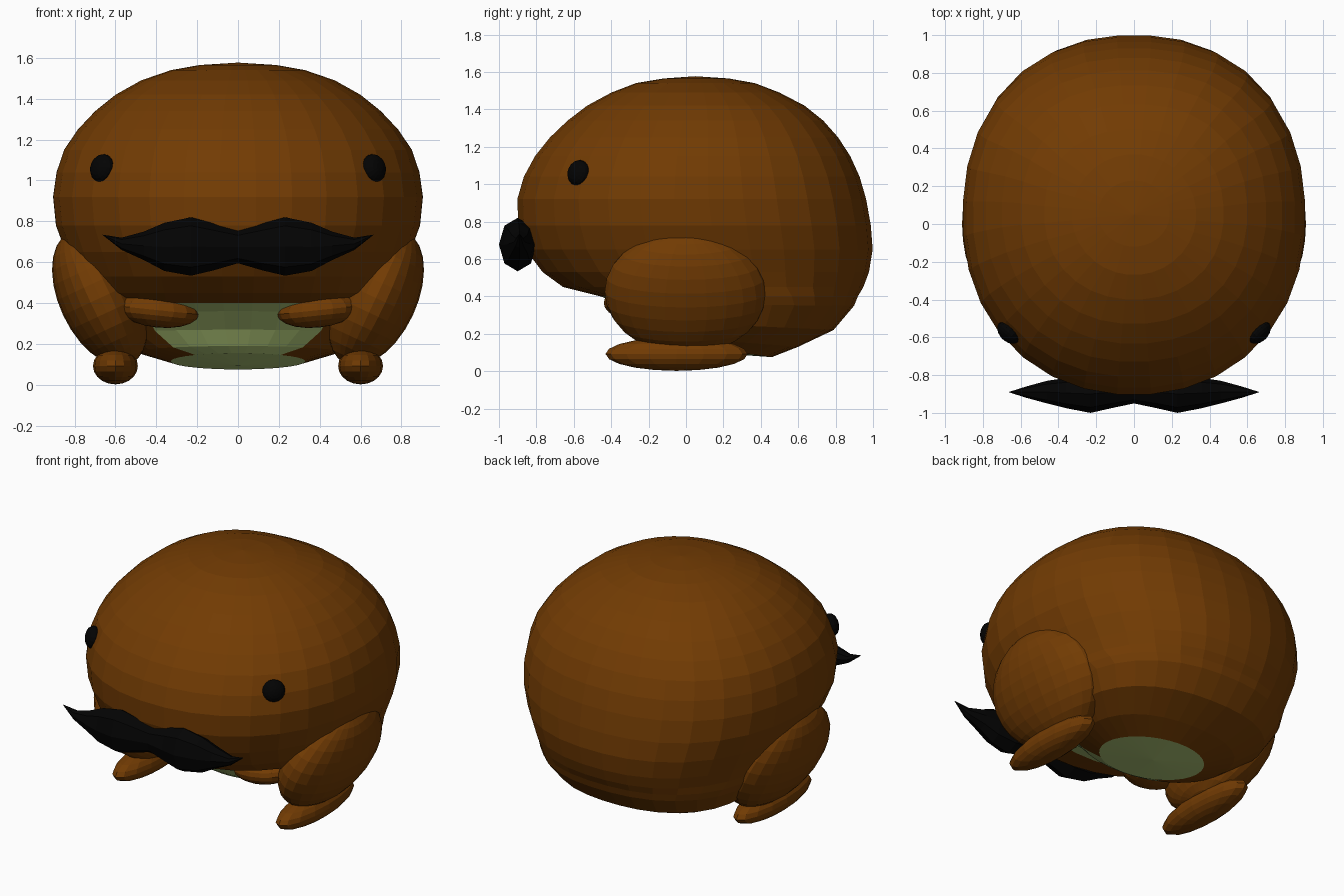
import bpy, bmesh, math
from mathutils import Matrix, Vector

if "Cube" in bpy.data.objects:
    bpy.data.objects.remove(bpy.data.objects["Cube"])


def material(name, rgb):
    m = bpy.data.materials.new(name)
    m.diffuse_color = (*rgb, 1)
    m.use_nodes = True
    m.node_tree.nodes["Principled BSDF"].inputs["Base Color"].default_value = m.diffuse_color
    return m


BROWN = material("warm brown", (0.168, 0.044, 0.001))
GREEN = material("olive green", (0.47, 0.62, 0.2))
BLACK = material("soft black", (0.001, 0.001, 0.001))


def finish(bm, name, *mats):
    bmesh.ops.recalc_face_normals(bm, faces=bm.faces[:])
    me = bpy.data.meshes.new(name)
    bm.to_mesh(me)
    bm.free()
    for m in mats:
        me.materials.append(m)
    ob = bpy.data.objects.new(name, me)
    bpy.context.collection.objects.link(ob)
    return ob


def loft(bm, rings, start, end):
    """Skin closed rings of points, ending in a point at each side."""
    rows = [[bm.verts.new(p) for p in r] for r in rings]
    n = len(rows[0])
    for a, b in zip(rows, rows[1:]):
        for i in range(n):
            bm.faces.new((a[i], a[(i + 1) % n], b[(i + 1) % n], b[i]))
    for row, tip in ((rows[0], start), (rows[-1], end)):
        t = bm.verts.new(tip)
        for i in range(n):
            bm.faces.new((row[i], row[(i + 1) % n], t))


def ellipsoid(name, centre, radii, mat, rot=None, seg=24, rows=14):
    bm = bmesh.new()
    bmesh.ops.create_uvsphere(bm, u_segments=seg, v_segments=rows, radius=1)
    m = Matrix.Translation(centre) @ (rot or Matrix()) @ Matrix.Diagonal((*radii, 1))
    bm.transform(m)
    return finish(bm, name, mat)


# Body: stacked oval rings (rear height, front y, back y, half width, front lift)
SECTIONS = [
    (0.075, -0.13, 0.46, 0.33, 0.08), (0.13, -0.18, 0.60, 0.49, 0.06),
    (0.22, -0.24, 0.79, 0.63, 0.05), (0.35, -0.35, 0.90, 0.70, 0.01),
    (0.40, -0.46, 0.92, 0.73, 0), (0.45, -0.66, 0.95, 0.755, 0),
    (0.53, -0.77, 0.98, 0.79, 0), (0.65, -0.86, 1.00, 0.845, 0), (0.78, -0.90, 0.99, 0.893, 0),
    (0.92, -0.905, 0.965, 0.907, 0), (1.04, -0.87, 0.93, 0.89, 0), (1.15, -0.81, 0.88, 0.853, 0),
    (1.25, -0.73, 0.815, 0.785, 0), (1.34, -0.635, 0.735, 0.70, 0), (1.42, -0.53, 0.635, 0.60, 0),
    (1.49, -0.40, 0.50, 0.475, 0), (1.54, -0.27, 0.37, 0.33, 0), (1.565, -0.12, 0.23, 0.19, 0),
]
SEG = 32


def bulge(a):
    """Scale that squares an oval slightly, more at the rear."""
    p = 2.12 if math.cos(a) > 0 else 2.3
    return (abs(math.sin(a)) ** p + abs(math.cos(a)) ** p) ** (-1 / p)


rings = []
for z, yf, yb, rx, lift in SECTIONS:
    ring = []
    for i in range(SEG):
        a = (i + 0.5) * math.tau / SEG
        k = bulge(a) if 0.1 < z < 1.5 else 1
        ring.append((k * rx * math.sin(a),
                     (yf + yb) / 2 - k * (yb - yf) / 2 * math.cos(a),
                     z + lift * (1 + math.cos(a)) / 2))
    rings.append(ring)
bm = bmesh.new()
loft(bm, rings, (0, 0.18, 0.095), (0, 0.05, 1.577))
# Belly: underside disc and the front strip below the chin
for n, f in enumerate(bm.faces):
    strip = n // SEG < 4 and (n + 4) % SEG <= 6
    if strip or (len(f.verts) == 3 and f.calc_center_median().z < 0.5):
        f.material_index = 1
finish(bm, "body", BROWN, GREEN)

# Limbs and eyes, mirrored left and right
for s, side in ((1, "right"), (-1, "left")):
    ellipsoid(side + "_thigh", (s * 0.675, 0, 0.425), (0.2, 0.435, 0.355), BROWN,
              Matrix.Rotation(s * math.radians(25), 4, 'Y'))
    ellipsoid(side + "_foot", (s * 0.6, -0.05, 0.092), (0.11, 0.38, 0.09), BROWN,
              seg=16, rows=10)
    ellipsoid(side + "_arm", (s * 0.39, -0.3, 0.365), (0.2, 0.14, 0.085), BROWN,
              Matrix.Rotation(s * math.radians(-6), 4, 'Y'), seg=16, rows=10)
    facing = Vector((s * 0.7, -0.7, 0.2)).to_track_quat('Z', 'Y').to_matrix().to_4x4()
    ellipsoid(side + "_eye", (s * 0.665, -0.575, 1.06), (0.07, 0.07, 0.045), BLACK,
              facing, seg=16, rows=10)

# Moustache: eight-sided sections (x, centre z, half height, centre y, half depth)
HALF = [(0.12, 0.675, 0.115, -0.89, 0.085), (0.23, 0.677, 0.143, -0.9, 0.1),
        (0.36, 0.675, 0.118, -0.895, 0.08), (0.46, 0.68, 0.07, -0.89, 0.06),
        (0.57, 0.69, 0.03, -0.89, 0.03)]
stations = [(-x, *r) for x, *r in reversed(HALF)] + [(0, 0.675, 0.08, -0.885, 0.065)] + HALF
rings = [[(x, y + hy * math.sin(k * math.tau / 8), z + hz * math.cos(k * math.tau / 8))
          for k in range(8)] for x, z, hz, y, hy in stations]
bm = bmesh.new()
loft(bm, rings, (-0.665, -0.89, 0.735), (0.665, -0.89, 0.735))
finish(bm, "moustache", BLACK)
